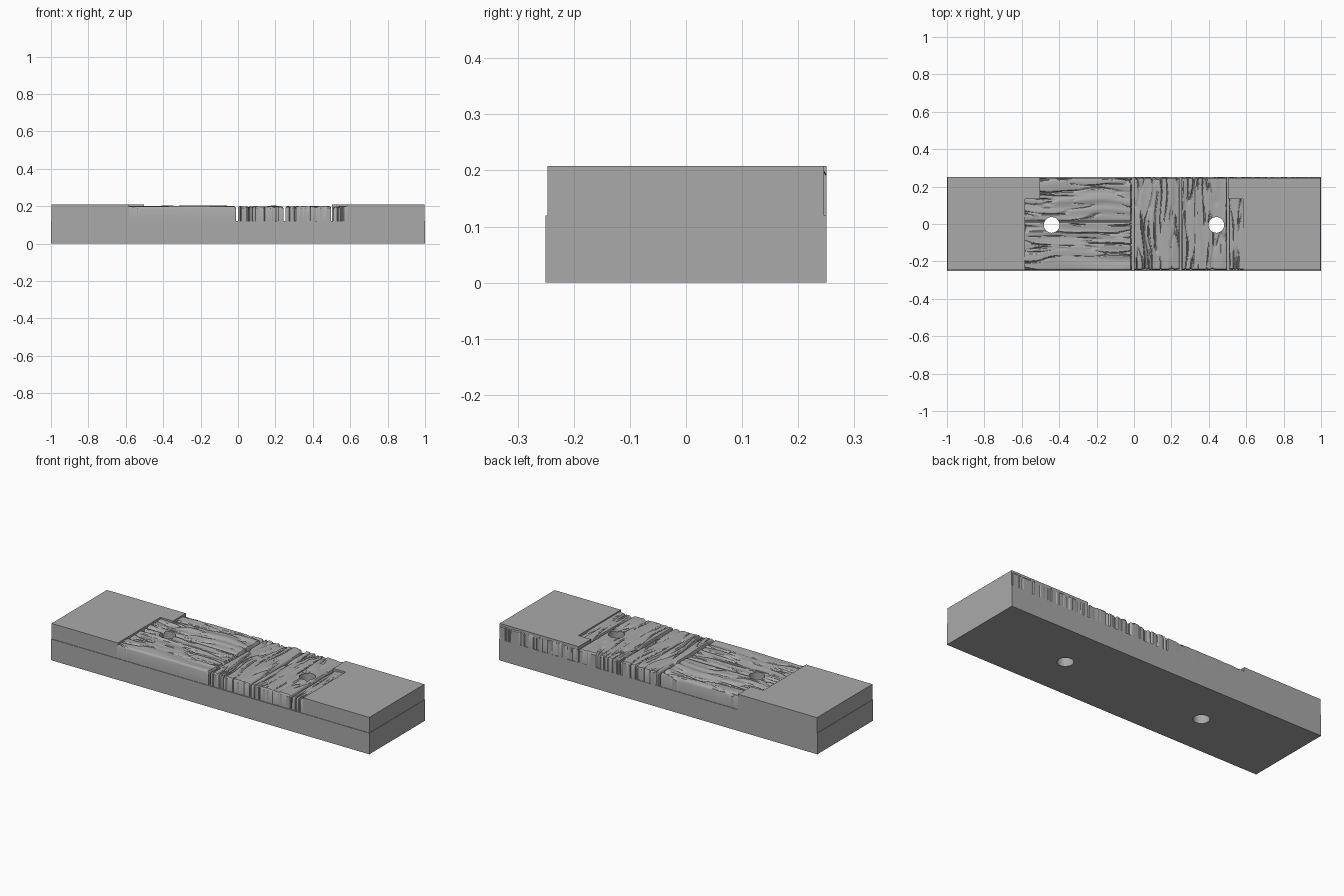
import bpy, bmesh, math
from mathutils import Vector, noise

old = bpy.data.objects.get("Cube")
if old:
    bpy.data.objects.remove(old, do_unlink=True)

grey = bpy.data.materials.new("plain grey")
grey.use_nodes = True
colour = (0.4, 0.4, 0.4, 1)
grey.diffuse_color = colour
grey.node_tree.nodes["Principled BSDF"].inputs["Base Color"].default_value = colour

SLAB, TOP = 0.12, 0.208
HOLE_X, HOLE_Y, HOLE_R = 0.44, -0.005, 0.042


def add_object(name, bm):
    bmesh.ops.recalc_face_normals(bm, faces=bm.faces[:])
    mesh = bpy.data.meshes.new(name)
    bm.to_mesh(mesh)
    bm.free()
    mesh.materials.append(grey)
    obj = bpy.data.objects.new(name, mesh)
    bpy.context.collection.objects.link(obj)
    return obj


def prism(name, outline, z0, z1):
    bm = bmesh.new()
    face = bm.faces.new([bm.verts.new((x, y, z0)) for x, y in outline])
    # extrude from a copy so the underside stays closed
    up = bmesh.ops.extrude_face_region(bm, geom=[face], use_keep_orig=True)["geom"]
    bmesh.ops.translate(bm, vec=(0, 0, z1 - z0),
                        verts=[g for g in up if isinstance(g, bmesh.types.BMVert)])
    return add_object(name, bm)


def drill(obj, x):
    """Cut a round screw hole right through."""
    ring = [(x + HOLE_R * math.cos(a * math.tau / 40),
             HOLE_Y + HOLE_R * math.sin(a * math.tau / 40)) for a in range(40)]
    cutter = prism("hole_cutter", ring, -0.1, 0.4)
    cutter.hide_render = True
    mod = obj.modifiers.new("hole", 'BOOLEAN')
    mod.operation, mod.solver, mod.object = 'DIFFERENCE', 'EXACT', cutter
    bpy.context.view_layer.objects.active = obj
    bpy.ops.object.modifier_apply(modifier=mod.name)
    bpy.data.objects.remove(cutter, do_unlink=True)


def grain(u, v, seed):
    """Return soft waviness and crack strength; u runs along the grain."""
    v += 0.02 * noise.noise(Vector((u * 5, v * 4, seed)))
    wave = noise.noise(Vector((u * 3, v * 28, seed + 5)))
    line = abs(noise.noise(Vector((u * 4, v * 32, seed + 9))))
    broken = noise.noise(Vector((u * 9, v * 18, seed + 13)))
    crack = max(0, 1 - line / 0.13) * min(1, max(0, 0.65 + broken * 1.6))
    return wave, crack


def plank(name, x0, x1, y0, y1, along_x, seed, round_edge=0.012):
    """Rough sawn board with wavy cracked top and ragged grain ends."""
    bm = bmesh.new()
    fine, coarse = 0.003, 0.006
    nx = round((x1 - x0) / (coarse if along_x else fine))
    ny = round((y1 - y0) / (fine if along_x else coarse))
    rows = []
    for i in range(nx + 1):
        row = []
        for j in range(ny + 1):
            x, y = x0 + (x1 - x0) * i / nx, y0 + (y1 - y0) * j / ny
            u, v = (x, y) if along_x else (y, x)
            wave, crack = grain(u, v, seed)
            # rounded rim
            d = max(0, min(x - x0, x1 - x, y - y0, y1 - y))
            inset = max(0, round_edge - d)
            drop = round_edge - math.sqrt(round_edge ** 2 - inset ** 2)
            z = 0.198 + 0.006 * wave - 0.011 * crack - drop
            # ragged ends follow the same cracks
            u0, u1 = (x0, x1) if along_x else (y0, y1)
            for end, sign in ((u0, 1), (u1, -1)):
                near = max(0, 1 - abs(u - end) / 0.03)
                shift = sign * near * (0.009 * crack + 0.003 * max(0, -wave))
                if along_x:
                    x += shift
                else:
                    y += shift
            row.append(bm.verts.new((x, y, min(z, TOP - 0.001))))
        rows.append(row)
    for a, b in zip(rows, rows[1:]):
        for j in range(ny):
            bm.faces.new((a[j], b[j], b[j + 1], a[j + 1]))
    # walls and underside
    rim = [e for e in bm.edges if e.is_boundary]
    skirt = bmesh.ops.extrude_edge_only(bm, edges=rim)["geom"]
    for g in skirt:
        if isinstance(g, bmesh.types.BMVert):
            g.co.z = SLAB - 0.004
    bmesh.ops.holes_fill(bm, edges=[e for e in bm.edges if e.is_boundary], sides=0)
    obj = add_object(name, bm)
    bpy.ops.object.select_all(action='DESELECT')
    obj.select_set(True)
    bpy.context.view_layer.objects.active = obj
    bpy.ops.object.shade_smooth_by_angle(angle=math.radians(35))
    return obj


# Base slab with both holes
base = prism("base_slab", [(-1, -0.25), (1, -0.25), (1, 0.25), (-1, 0.25)], 0, SLAB)
for hx in (-HOLE_X, HOLE_X):
    drill(base, hx)

# Stepped end blocks
for name, side, back in (("right_end_block", -1, 0.25), ("left_end_block", 1, 0.246)):
    steps = [(0.998, -0.247), (0.998, back), (0.503, back),
             (0.503, 0.135), (0.582, 0.135), (0.582, -0.247)]
    prism(name, [(side * x, y) for x, y in steps], SLAB, TOP)

# Lengthwise planks
front_plank = plank("front_long_plank", -0.59, -0.012, -0.247, 0.008, True, 2.3)
back_plank = plank("back_long_plank", -0.59, -0.012, 0.014, 0.247, True, 31.7)
for part in (front_plank, back_plank):
    drill(part, -HOLE_X)

# Crosswise planks, the outer ones running on beneath the end block
starts = (0.0, 0.255, 0.508, 0.765)
for n, x in enumerate(starts):
    width = 0.228 if n == 3 else 0.243
    board = plank("cross_plank_%d" % (n + 1), x, x + width, -0.246, 0.25, False,
                  50.4 + 17.3 * n, 0.009)
    if n == 1:
        drill(board, HOLE_X)
